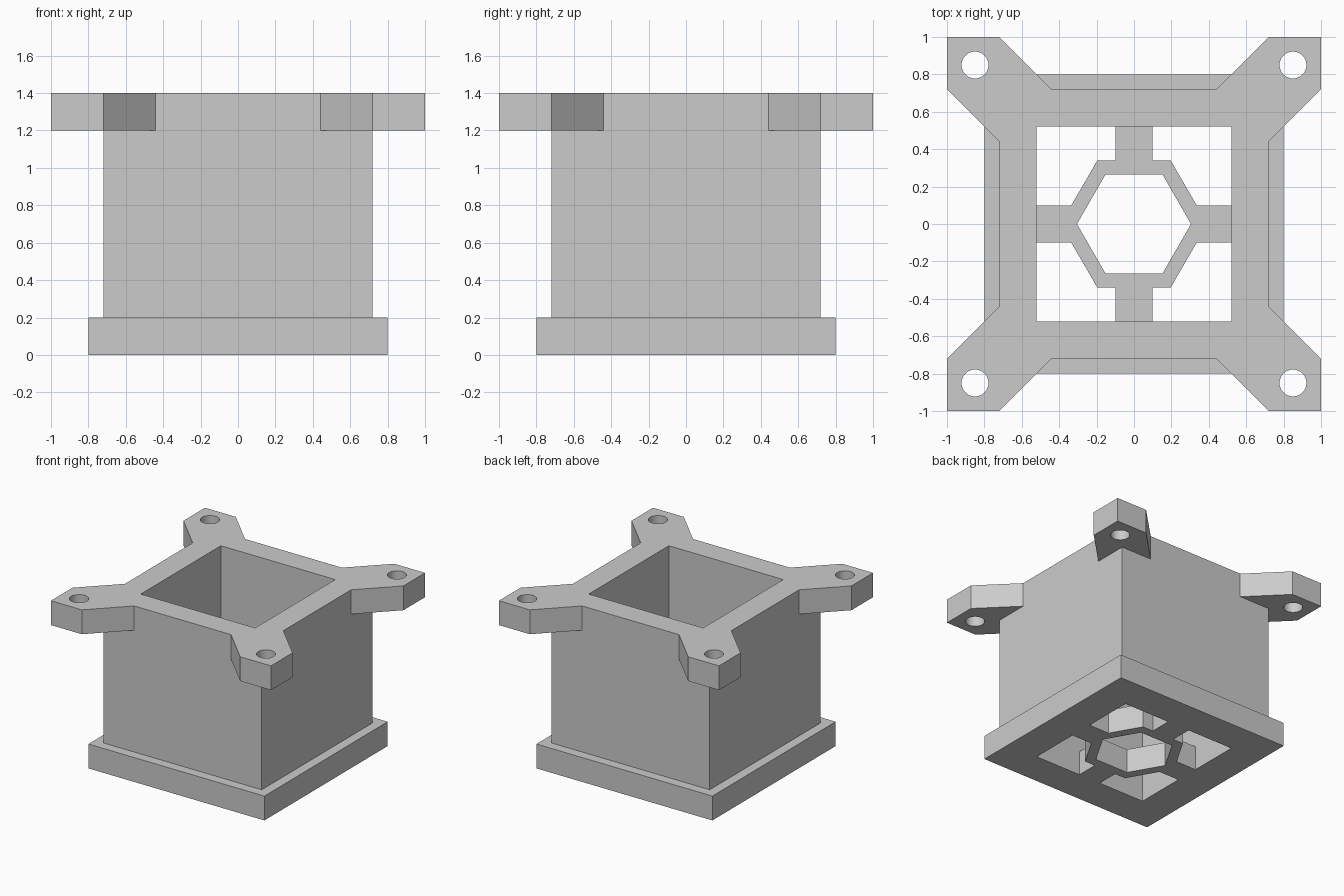
import bpy, bmesh, math
from mathutils import Vector
from mathutils.geometry import tessellate_polygon

if "Cube" in bpy.data.objects:
    bpy.data.objects.remove(bpy.data.objects["Cube"])

grey = bpy.data.materials.new("light grey")
grey.diffuse_color = (0.6, 0.6, 0.6, 1)
grey.use_nodes = True
grey.node_tree.nodes["Principled BSDF"].inputs["Base Color"].default_value = grey.diffuse_color


def ccw(loop):
    """Return the 2D loop in counter-clockwise order."""
    area = sum(a[0] * b[1] - b[0] * a[1] for a, b in zip(loop, loop[1:] + loop[:1]))
    return loop if area > 0 else loop[::-1]


def square(h):
    return [(-h, -h), (h, -h), (h, h), (-h, h)]


def ring(r, n, cx=0, cy=0):
    return [(cx + r * math.cos(math.tau * i / n), cy + r * math.sin(math.tau * i / n))
            for i in range(n)]


def quadrants(loop):
    """Mirror a loop into all four quadrants."""
    return [[(x * sx, y * sy) for x, y in loop] for sx, sy in ((1, 1), (-1, 1), (-1, -1), (1, -1))]


def outline(chain):
    """Join one quadrant's counter-clockwise chain into a closed mirrored outline."""
    pts = []
    for i, q in enumerate(quadrants(chain)):
        pts += q if i % 2 == 0 else q[::-1]
    return pts


def side(bm, loop, z0, z1, hole=False):
    loop = ccw(loop)
    if hole:
        loop = loop[::-1]
    lo = [bm.verts.new((x, y, z0)) for x, y in loop]
    hi = [bm.verts.new((x, y, z1)) for x, y in loop]
    for i in range(len(loop)):
        j = (i + 1) % len(loop)
        bm.faces.new((lo[i], lo[j], hi[j], hi[i]))


def cap(bm, loops, z, up):
    pts = [[Vector((x, y, z)) for x, y in lp] for lp in loops]
    verts = [bm.verts.new(p) for lp in pts for p in lp]
    for tri in tessellate_polygon(pts):
        f = bm.faces.new([verts[i] for i in tri])
        f.normal_update()
        if (f.normal.z > 0) != up:
            f.normal_flip()


def finish(bm, name):
    bmesh.ops.remove_doubles(bm, verts=bm.verts, dist=1e-4)
    me = bpy.data.meshes.new(name)
    bm.to_mesh(me)
    bm.free()
    me.materials.append(grey)
    ob = bpy.data.objects.new(name, me)
    bpy.context.collection.objects.link(ob)
    bpy.context.view_layer.objects.active = ob
    ob.select_set(True)
    bpy.ops.object.shade_smooth_by_angle(angle=math.radians(30))
    ob.select_set(False)


BASE, WALL, INNER = 0.8, 0.72, 0.52
Z1, Z2, TOP = 0.2, 1.2, 1.4

# Base plate with a hexagonal hub on four spokes
hub = ring(0.305, 6)
spoke_edge = [(INNER, 0.1), (0.335, 0.1), (0.196, 0.34), (0.1, 0.34), (0.1, INNER)]
windows = quadrants(spoke_edge + [(INNER, INNER)])
bm = bmesh.new()
side(bm, square(BASE), 0, Z1)
for hole in windows + [hub]:
    side(bm, hole, 0, Z1, hole=True)
cap(bm, [square(BASE), hub] + windows, 0, up=False)
cap(bm, [square(BASE), square(WALL)], Z1, up=True)
cap(bm, [outline(spoke_edge), hub], Z1, up=True)
finish(bm, "base_grille")

# Square tube
bm = bmesh.new()
side(bm, square(WALL), Z1, Z2)
side(bm, square(INNER), Z1, Z2, hole=True)
finish(bm, "tube_wall")

# Top frame with four drilled corner arms
arm = [(WALL, 0.44), (1, 0.72), (1, 1), (0.72, 1), (0.44, WALL)]
bolt_holes = quadrants(ring(0.072, 32, 0.85, 0.85))
bm = bmesh.new()
side(bm, outline(arm), Z2, TOP)
side(bm, square(INNER), Z2, TOP, hole=True)
cap(bm, [outline(arm), square(INNER)] + bolt_holes, TOP, up=True)
for lug, hole in zip(quadrants(arm + [(WALL, WALL)]), bolt_holes):
    side(bm, hole, Z2, TOP, hole=True)
    cap(bm, [lug, hole], Z2, up=False)
finish(bm, "top_mount_frame")
